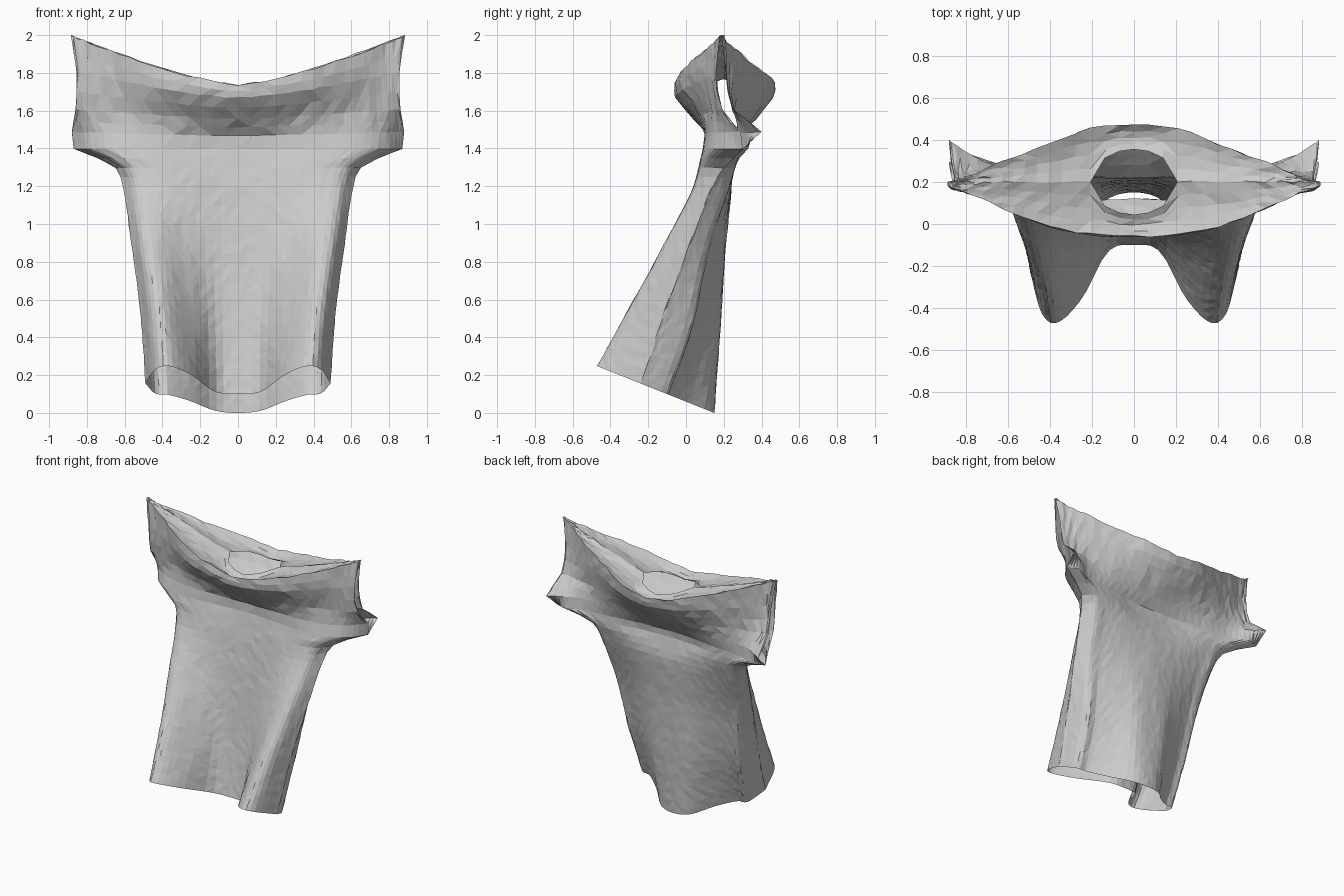
import bpy
import bmesh
import math
import random
from mathutils import Vector

random.seed(4)

# Remove the default cube only
cube = bpy.data.objects.get("Cube")
if cube:
    bpy.data.objects.remove(cube, do_unlink=True)

# Grey cloth
cloth = bpy.data.materials.new("grey cloth")
cloth.use_nodes = True
colour = (0.6, 0.6, 0.6, 1.0)
cloth.diffuse_color = colour
cloth.node_tree.nodes["Principled BSDF"].inputs["Base Color"].default_value = colour

# Control rows from hem to shoulder crest: level, height, width, hem tilt, rise at sides
LEVELS = [.06, .5, .9, 1.2, 1.3, 1.35, 1.4, 1.47, 1.56, 1.68, 1.76]
HEIGHT = [.062, .48, .9, 1.2, 1.3, 1.35, 1.4, 1.47, 1.56, 1.67, 1.74]
WIDTH = [.49, .515, .565, .61, .65, .74, .87, .88, .86, .855, .885]
TILT = [.4, .28, .12, 0, 0, 0, 0, 0, 0, 0, 0]
RISE = [0, 0, 0, 0, 0, 0, 0, .02, .05, .14, .26]

# Depth of each row at these fractions of its half width
ACROSS = [0, .25, .5, .75, .9, 1]
FRONT = [
    [-.10, -.13, -.35, -.47, -.42, -.24],
    [-.03, -.05, -.17, -.29, -.27, -.12],
    [.03, .02, -.03, -.10, -.09, .02],
    [.08, .07, .05, .04, .06, .14],
    [.10, .09, .07, .07, .10, .20],
    [.11, .10, .08, .08, .13, .25],
    [.12, .11, .09, .11, .18, .30],
    [.12, .11, .10, .13, .20, .29],
    [.04, .05, .08, .13, .16, .19],
    [-.055, -.045, 0, .09, .14, .16],
    [-.06, -.045, 0, .09, .15, .18],
]
BACK = [
    [.15, .12, 0, -.09, -.11, -.24],
    [.18, .17, .10, .04, .02, -.12],
    [.21, .20, .17, .13, .11, .02],
    [.24, .24, .24, .23, .22, .14],
    [.225, .23, .25, .26, .25, .20],
    [.215, .22, .25, .27, .28, .25],
    [.22, .23, .26, .28, .33, .30],
    [.28, .28, .28, .28, .34, .40],
    [.37, .35, .31, .26, .25, .25],
    [.46, .44, .36, .28, .23, .21],
    [.47, .45, .365, .28, .22, .19],
]
SLEEVE_SEAM_TOP = 1.401


def spline(keys, values, t):
    """Smooth curve through uneven keys."""
    last = len(keys) - 1
    i = 0
    while i < last - 1 and t > keys[i + 1]:
        i += 1

    def slope(k):
        a, b = max(k - 1, 0), min(k + 1, last)
        return (values[b] - values[a]) / (keys[b] - keys[a])

    h = keys[i + 1] - keys[i]
    s = (t - keys[i]) / h
    ease = s * s * (3 - 2 * s)
    return (values[i] * (1 - ease) + values[i + 1] * ease
            + h * slope(i) * s * (1 - s) ** 2
            - h * slope(i + 1) * s * s * (1 - s))


def depth(table, u, v):
    """Depth of one sheet, mirrored about the centre line."""
    row = [spline(LEVELS, column, v) for column in zip(*table)]
    keys = [-ACROSS[1]] + ACROSS
    return spline(keys, [row[1]] + row, abs(u))


def point(table, u, v):
    y = depth(table, u, v)
    if abs(u) > .999 and v < SLEEVE_SEAM_TOP:
        y = (depth(FRONT, u, v) + depth(BACK, u, v)) / 2
    x = u * spline(LEVELS, WIDTH, v)
    z = spline(LEVELS, HEIGHT, v) - spline(LEVELS, TILT, v) * y
    z += spline(LEVELS, RISE, v) * abs(u) ** 1.4
    return Vector((x, y, z))


def shoulder_point(crest, u, side, t):
    """From the crest to the shoulder ridge and oval neck hole, sagging between."""
    hole = .155 * math.sqrt(max(0, 1 - (u / .23) ** 2))
    ridge = Vector((u * WIDTH[-1], .2 + side * hole, 1.72 + .28 * abs(u) ** 1.2))
    sag = .035 * math.sin(math.pi * t) * (1 - abs(u))
    return crest.lerp(ridge, t) - Vector((0, 0, sag))


# Sample levels finely, keeping every control row
samples = []
for low, high in zip(LEVELS, LEVELS[1:]):
    steps = max(1, round((high - low) / .05))
    samples += [low + (high - low) * k / steps for k in range(steps)]
samples.append(LEVELS[-1])

COLUMNS = 40
SHOULDER_ROWS = 4
fractions = [math.sin(math.pi / 2 * (2 * c / COLUMNS - 1)) for c in range(COLUMNS + 1)]

# Front and back sheets, each turned inward over the shoulders to the neck hole
bm = bmesh.new()
for table, side in ((FRONT, -1), (BACK, 1)):
    rows = [[point(table, u, v) for u in fractions] for v in samples]
    crest = rows[-1]
    for k in range(1, SHOULDER_ROWS + 1):
        rows.append([shoulder_point(p, u, side, k / SHOULDER_ROWS)
                     for p, u in zip(crest, fractions)])
    grid = [[bm.verts.new(p) for p in row] for row in rows]
    for lower, upper in zip(grid, grid[1:]):
        for c in range(COLUMNS):
            quad = [lower[c], lower[c + 1], upper[c + 1], upper[c]]
            bm.faces.new(quad if side < 0 else quad[::-1])

# Sew the side and shoulder seams, leaving neck, sleeves and hem open
bmesh.ops.remove_doubles(bm, verts=bm.verts, dist=.0005)

# Slight crumpling, kept away from open edges
for vert in bm.verts:
    if not vert.is_boundary:
        amount = .002 if vert.co.z < 1.5 else .005
        vert.co += Vector([random.uniform(-amount, amount) for axis in range(3)])
bmesh.ops.triangulate(bm, faces=bm.faces[:])

# Stand on the ground
floor = min(vert.co.z for vert in bm.verts)
bmesh.ops.translate(bm, verts=bm.verts, vec=(0, 0, -floor))

mesh = bpy.data.meshes.new("draped_tunic")
bm.to_mesh(mesh)
bm.free()
mesh.materials.append(cloth)
tunic = bpy.data.objects.new("draped_tunic", mesh)
bpy.context.scene.collection.objects.link(tunic)
